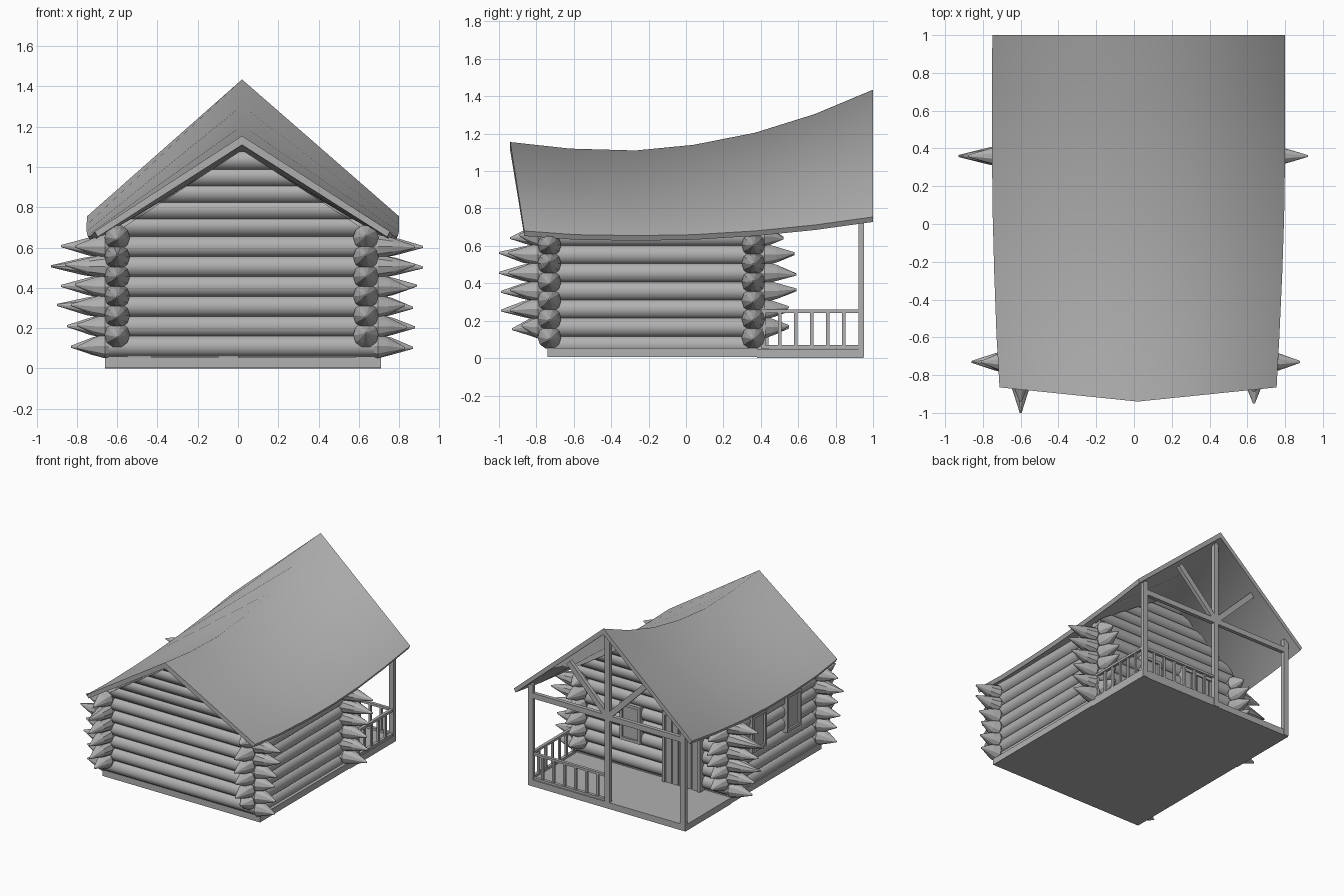
import bpy, bmesh, math, random
from mathutils import Vector

if "Cube" in bpy.data.objects:
    bpy.data.objects.remove(bpy.data.objects["Cube"])

random.seed(4)
CX = 0.02            # ridge line
SIDES = 10
GREY = bpy.data.materials.new("weathered_grey")
GREY.diffuse_color = (0.44, 0.44, 0.44, 1)
GREY.use_nodes = True
GREY.node_tree.nodes["Principled BSDF"].inputs["Base Color"].default_value = GREY.diffuse_color


def finish(bm, name):
    bmesh.ops.recalc_face_normals(bm, faces=bm.faces)
    me = bpy.data.meshes.new(name)
    bm.to_mesh(me)
    bm.free()
    me.materials.append(GREY)
    ob = bpy.data.objects.new(name, me)
    bpy.context.collection.objects.link(ob)
    return ob


def box(name, x0, x1, y0, y1, z0, z1):
    bm = bmesh.new()
    bmesh.ops.create_cube(bm, size=1)
    for v in bm.verts:
        v.co = ((x0 + x1) / 2 + v.co.x * (x1 - x0),
                (y0 + y1) / 2 + v.co.y * (y1 - y0),
                (z0 + z1) / 2 + v.co.z * (z1 - z0))
    return finish(bm, name)


def beam(name, p, q, w=0.042, d=0.03):
    p, q = Vector(p), Vector(q)
    bm = bmesh.new()
    bmesh.ops.create_cube(bm, size=1)
    for v in bm.verts:
        v.co = (v.co.x * w, v.co.y * d, v.co.z * (q - p).length)
    ob = finish(bm, name)
    ob.location = (p + q) / 2
    ob.rotation_euler = (0, math.atan2(q.x - p.x, q.z - p.z), 0)
    return ob


def log(name, axis, side, z, a, b, tip_a=None, tip_b=None, r=0.055, top=None):
    """Log from a to b along an axis, with hewn points at the tip positions.
    With top set, the ends are cut to the roof slope that peaks there."""
    rings = [(a, r), (b, r)]
    if tip_a is not None:
        rings = [(tip_a, 0.005), (a + (tip_a - a) * 0.45, 0.045), (a - 0.02, 0.063)] + rings
        rings += [(b + 0.02, 0.063), (b + (tip_b - b) * 0.45, 0.045), (tip_b, 0.005)]
    bm = bmesh.new()
    loops = []
    for t, rad in rings:
        dz = random.uniform(-0.012, 0.012) if rad < 0.01 else 0
        loop = []
        for i in range(SIDES):
            an = 2 * math.pi * i / SIDES
            u, w = side + rad * math.cos(an), z + dz + rad * math.sin(an)
            if top:
                w = min(w, top)
                half = min(0.64, max(0.002, (top - w) / 0.65))
                t = CX + half * (1 if t > CX else -1)
            loop.append(bm.verts.new((t, u, w) if axis == 'x' else (u, t, w)))
        loops.append(loop)
    for (l0, l1), (r0, r1) in zip(zip(loops, loops[1:]), zip(rings, rings[1:])):
        for i in range(SIDES):
            j = (i + 1) % SIDES
            f = bm.faces.new((l0[i], l0[j], l1[j], l1[i]))
            f.smooth = r0[1] == r1[1] == r      # smooth body, faceted points
    bm.faces.new(loops[0])
    bm.faces.new(loops[-1])
    return finish(bm, name)


# Foundation and porch floor
box("house_base", -0.66, 0.71, -0.74, 0.38, 0.005, 0.055)
box("porch_floor", -0.66, 0.71, 0.38, 0.95, 0.0, 0.05)

# Interlocking wall logs, with pointed ends
left = [-0.83, -0.85, -0.90, -0.88, -0.93, -0.88]
right = [0.87, 0.88, 0.87, 0.89, 0.92, 0.92]
front = [-0.93, -0.99, -0.99, -1.0, -1.0, -0.94]
back = [0.55, 0.55, 0.59, 0.59, 0.58, 0.52]
for i in range(6):
    for y, n, dl, dr in ((-0.73, "front", 0.07, 0.04), (0.36, "porch", 0, 0)):
        log(f"{n}_wall_log_{i}", 'x', y, 0.11 + 0.099 * i, -0.64, 0.675,
            min(left[i] + dl, -0.80), right[i] - dr)
    for x, n, d in ((-0.6, "left", 0), (0.635, "right", 0.05)):
        log(f"{n}_wall_log_{i}", 'y', x, 0.165 + 0.097 * i, -0.77, 0.40,
            front[i] + d, back[i])
for x, n in ((-0.6, "left"), (0.635, "right")):
    log(f"{n}_sill_log", 'y', x, 0.068, -0.74, 0.38)

# Gable logs, ends cut to the roof slope
for y, n, top in ((-0.73, "front", 1.085), (0.36, "porch", 1.155)):
    z, i = 0.70, 0
    while z < top:
        log(f"{n}_gable_log_{i}", 'x', y, z, CX - 0.5, CX + 0.5, r=0.052, top=top)
        z += 0.082
        i += 1

# Swaybacked roof: one gabled section swept along y
# (ridge y, eave y, ridge z, eave z, left x, right x)
stations = [
    (-0.94, -0.865, 1.155, 0.68, -0.712, 0.755), (-0.62, -0.59, 1.12, 0.66, -0.728, 0.77),
    (-0.27, -0.26, 1.11, 0.655, -0.74, 0.785), (0.04, 0.04, 1.14, 0.66, -0.748, 0.795),
    (0.37, 0.37, 1.205, 0.68, -0.752, 0.80), (0.69, 0.69, 1.305, 0.712, -0.752, 0.80),
    (1.0, 1.0, 1.435, 0.755, -0.75, 0.80)]
bm = bmesh.new()
secs = []
for ry, ey, rz, ez, xl, xr in stations:
    pts = [(xl, ey, ez), (CX, ry, rz), (xr, ey, ez),
           (xr - 0.015, ey, ez - 0.027), (CX, ry, rz - 0.045), (xl + 0.015, ey, ez - 0.027)]
    secs.append([bm.verts.new(p) for p in pts])
for s, t in zip(secs, secs[1:]):
    for i in range(6):
        j = (i + 1) % 6
        f = bm.faces.new((s[i], s[j], t[j], t[i]))
        f.smooth = True
        if i in (2, 5):                       # crisp eaves
            f.smooth = False
            for e in f.edges:
                e.smooth = False
for s in (secs[0], secs[-1]):
    bm.faces.new((s[0], s[1], s[4], s[5]))
    bm.faces.new((s[1], s[2], s[3], s[4]))
finish(bm, "roof")

# Porch posts, tie beam and fan braces
PY = 0.938
for x, n, top in ((-0.638, "left", 0.80), (CX, "king", 1.375), (0.688, "right", 0.80)):
    beam(f"{n}_post", (x, PY, 0.005), (x, PY, top))
beam("tie_beam", (-0.65, PY, 0.715), (0.70, PY, 0.715))
for s in (-1, 1):
    beam(f"fan_brace_{s}", (CX, PY, 0.72), (CX + s * 0.34, PY, 1.06))

# Railings on the right side and the right half of the back
for n, z in (("bottom", 0.06), ("top", 0.25)):
    box(f"side_{n}_rail", 0.68, 0.704, 0.40, PY, z - 0.009, z + 0.009)
    box(f"back_{n}_rail", CX, 0.692, 0.92, 0.944, z - 0.009, z + 0.009)
for i in range(6):
    y = 0.415 + 0.0855 * i
    box(f"side_baluster_{i}", 0.684, 0.70, y - 0.009, y + 0.009, 0.06, 0.25)
    x = 0.115 + 0.096 * i
    box(f"back_baluster_{i}", x - 0.009, x + 0.009, 0.924, 0.94, 0.06, 0.25)


def window(name, wall, c, z0, z1, on_side):
    """Framed window; wall is the outer face, c the centre along the wall."""
    w, d, t = 0.09, 0.05, 0.022
    parts = [("sill", c - w, c + w, z0, z0 + t), ("head", c - w, c + w, z1 - t, z1),
             ("jamb_a", c - w, c - w + t, z0, z1), ("jamb_b", c + w - t, c + w, z0, z1),
             ("pane", c - w, c + w, z0, z1)]
    for n, a, b, lo, hi in parts:
        out = -0.015 if n == "pane" else 0
        if on_side:
            box(f"{name}_{n}", wall - out, wall + d, a, b, lo, hi)
        else:
            box(f"{name}_{n}", a, b, wall - d, wall + out, lo, hi)


# Windows on the left wall and the porch wall
window("left_window_a", -0.672, 0.04, 0.30, 0.59, True)
window("left_window_b", -0.672, -0.39, 0.30, 0.59, True)
window("porch_window", 0.43, 0.19, 0.28, 0.57, False)

# Plank door with frame
for i in range(5):
    x = -0.40 + 0.056 * i
    box(f"door_plank_{i}", x, x + 0.048, 0.37, 0.43, 0.05, 0.58)
box("door_backing", -0.41, -0.12, 0.37, 0.42, 0.05, 0.58)
for n, a, b, lo, hi in (("left", -0.43, -0.405, 0.05, 0.60), ("right", -0.122, -0.097, 0.05, 0.60),
                        ("top", -0.43, -0.097, 0.58, 0.605)):
    box(f"door_frame_{n}", a, b, 0.37, 0.44, lo, hi)
